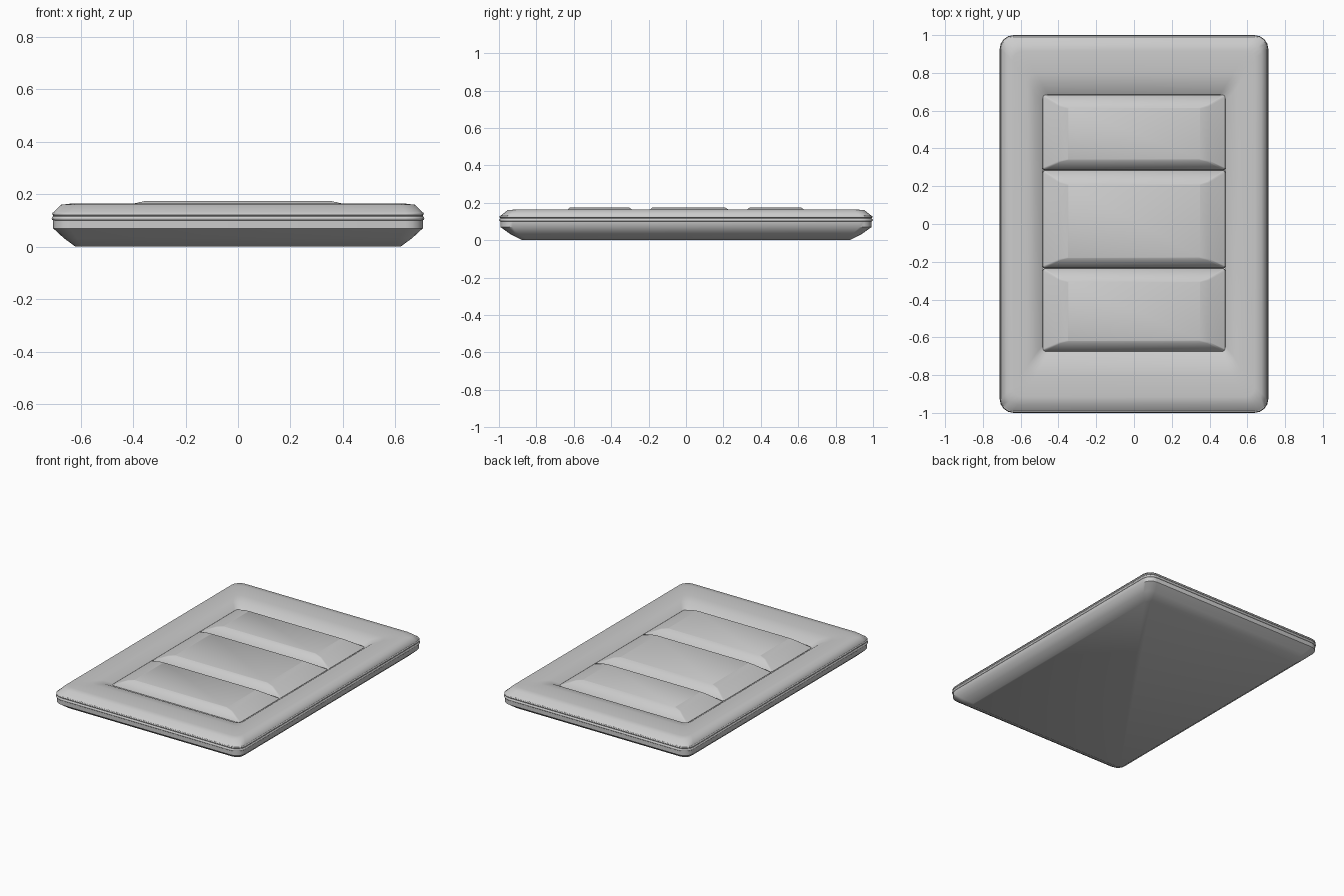
import bpy, math

if "Cube" in bpy.data.objects:
    bpy.data.objects.remove(bpy.data.objects["Cube"])


def rounded_rect(hx, hy, z, r, cy=0.0, seg=4):
    """Loop of points around a rounded rectangle."""
    pts = []
    for k, (sx, sy) in enumerate([(1, 1), (-1, 1), (-1, -1), (1, -1)]):
        for i in range(seg + 1):
            a = math.pi / 2 * (k + i / seg)
            pts.append((sx * (hx - r) + r * math.cos(a),
                        cy + sy * (hy - r) + r * math.sin(a), z))
    return pts


def loft(name, loops, cap_first=False, cap_last=False, closed=False, angle=50):
    """Skin a stack of matching loops."""
    n = len(loops[0])
    verts = [p for loop in loops for p in loop]
    faces = []
    for j in range(len(loops) if closed else len(loops) - 1):
        a, b = j * n, ((j + 1) % len(loops)) * n
        for i in range(n):
            k = (i + 1) % n
            faces.append((a + i, a + k, b + k, b + i))
    if cap_first:
        faces.append(tuple(reversed(range(n))))
    if cap_last:
        faces.append(tuple(range(len(verts) - n, len(verts))))
    me = bpy.data.meshes.new(name)
    me.from_pydata(verts, [], faces)
    ob = bpy.data.objects.new(name, me)
    bpy.context.collection.objects.link(ob)
    bpy.ops.object.select_all(action='DESELECT')
    ob.select_set(True)
    bpy.context.view_layer.objects.active = ob
    bpy.ops.object.shade_smooth_by_angle(angle=math.radians(angle))
    return ob


# Padded base: flat underside, sloped lower edge, upright side
base = [(0.62, 0.875, 0.0, 0.03), (0.665, 0.94, 0.033, 0.05),
        (0.705, 0.992, 0.07, 0.065), (0.705, 0.992, 0.106, 0.065)]
loft("cushion_base", [rounded_rect(*b) for b in base], cap_first=True)

# Puffy border around the sunken centre
border = [(0.705, 0.992, 0.106, 0.065), (0.705, 0.992, 0.13, 0.065),
          (0.675, 0.955, 0.16, 0.06), (0.64, 0.915, 0.164, 0.05),
          (0.565, 0.80, 0.164, 0.045), (0.525, 0.735, 0.154, 0.04),
          (0.485, 0.68, 0.125, 0.03), (0.485, 0.68, 0.10, 0.03)]
loft("padded_border", [rounded_rect(hx, hy, z, r, 0.005 if hx < 0.5 else 0)
                       for hx, hy, z, r in border])

# Piping cords around the side seam
for name, z, rad in [("lower_piping", 0.108, 0.008), ("upper_piping", 0.125, 0.006)]:
    ring = []
    for i in range(8):
        a = 2 * math.pi * i / 8
        d = rad * math.cos(a)
        ring.append(rounded_rect(0.703 + d, 0.992 + d, z + rad * math.sin(a), 0.065 + d))
    loft(name, ring, closed=True)

# Three quilted centre pads: back edge limits and flat-top limits in y
pads = [("front_pad", -0.675, 0.055, -0.235, 0.07),
        ("middle_pad", -0.235, 0.055, 0.285, 0.075),
        ("back_pad", 0.285, 0.055, 0.685, 0.07)]
for name, y0, i0, y1, i1 in pads:
    loops = []
    for hx, t, z, r in [(0.485, 0, 0.10, 0.012), (0.483, 0.02, 0.126, 0.012),
                        (0.395, 0.8, 0.165, 0.008), (0.35, 1.0, 0.175, 0.005)]:
        lo, hi = y0 + i0 * t, y1 - i1 * t
        loops.append(rounded_rect(hx, (hi - lo) / 2, z, r, (hi + lo) / 2, 2))
    loft(name, loops, cap_last=True, angle=60)
